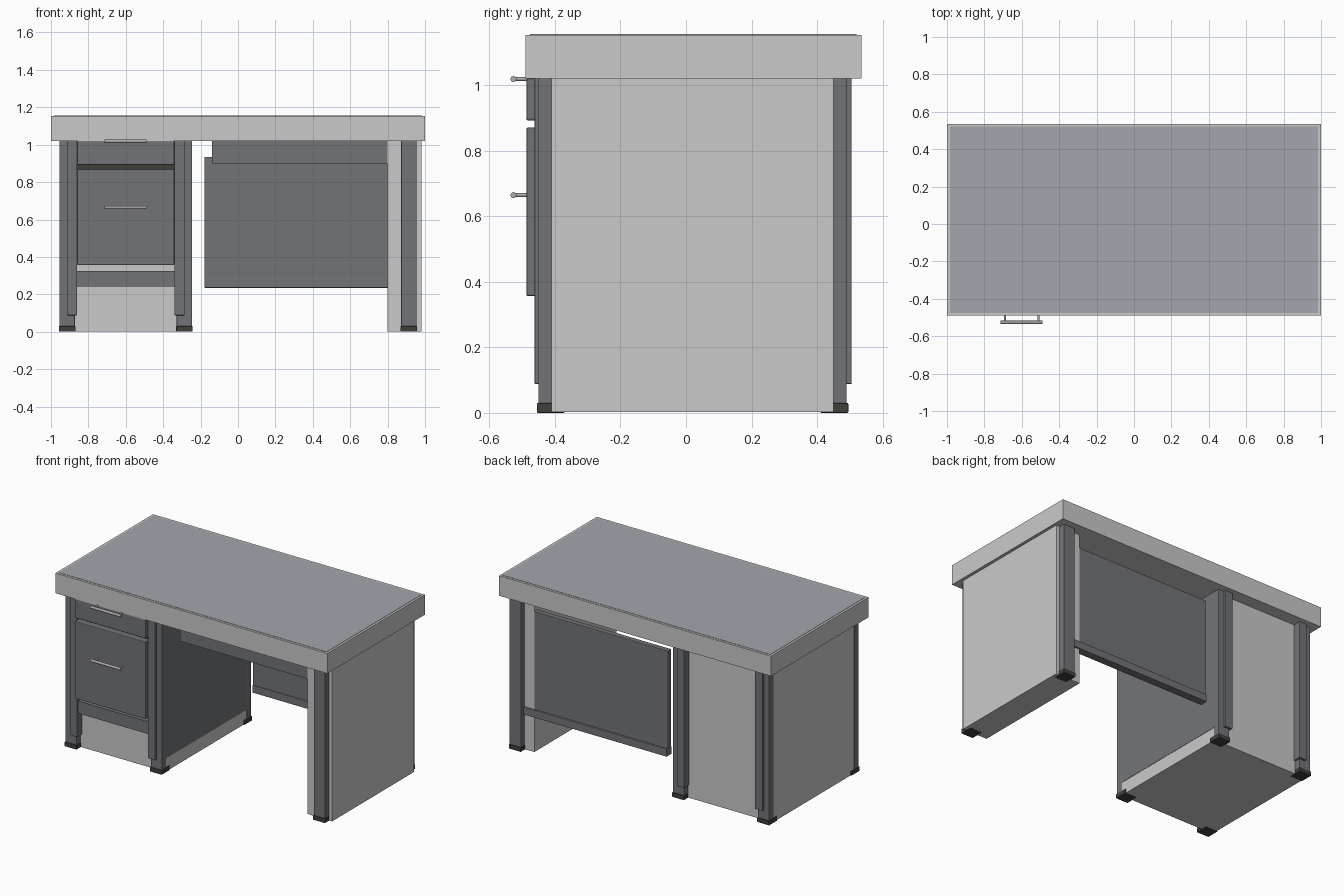
import bpy, math

if "Cube" in bpy.data.objects:
    bpy.data.objects.remove(bpy.data.objects["Cube"])


def mat(name, r, g, b):
    m = bpy.data.materials.new(name)
    m.diffuse_color = (r, g, b, 1)
    m.use_nodes = True
    m.node_tree.nodes["Principled BSDF"].inputs["Base Color"].default_value = m.diffuse_color
    return m


LIGHT = mat("light_grey", 0.59, 0.59, 0.59)
DARK = mat("dark_grey_metal", 0.17, 0.175, 0.19)
TOP = mat("blue_grey_top", 0.36, 0.38, 0.41)
BLACK = mat("black_rubber", 0.05, 0.05, 0.045)
STEEL = mat("steel", 0.40, 0.40, 0.41)


def box(name, x, y, z, m, bevel=0):
    """Box from (min, max) ranges on each axis."""
    bpy.ops.mesh.primitive_cube_add(size=1)
    o = bpy.context.object
    o.name = name
    for v in o.data.vertices:
        v.co = [r[0] if c < 0 else r[1] for c, r in zip(v.co, (x, y, z))]
    o.data.materials.append(m)
    if bevel:
        b = o.modifiers.new("bevel", 'BEVEL')
        b.width = bevel
        b.segments = 2
    return o


def rod(name, radius, length, loc, rot):
    bpy.ops.mesh.primitive_cylinder_add(vertices=16, radius=radius, depth=length,
                                        location=loc, rotation=rot)
    o = bpy.context.object
    o.name = name
    o.data.materials.append(STEEL)
    bpy.ops.object.shade_smooth_by_angle()


# Desktop with inlaid writing surface
box("desktop", (-1, 1), (-0.49, 0.535), (1.02, 1.153), LIGHT)
box("writing_surface", (-0.985, 0.985), (-0.475, 0.52), (1.15, 1.155), TOP)

# Pedestal body and right side slab
box("pedestal_body", (-0.952, -0.248), (-0.41, 0.45), (0.002, 1.02), LIGHT)
box("right_side_slab", (0.80, 0.98), (-0.41, 0.45), (0.002, 1.02), LIGHT)
box("pedestal_inner_panel", (-0.25, -0.246), (-0.41, 0.45), (0.09, 1.02), DARK)

# Legs and feet
for label, x0, x1 in (("outer", -0.955, -0.872), ("inner", -0.328, -0.245),
                      ("right", 0.872, 0.955)):
    for side, y, fy in (("front", (-0.45, -0.405), (-0.455, -0.37)),
                        ("back", (0.445, 0.49), (0.41, 0.495))):
        box(f"{side}_{label}_leg", (x0, x1), y, (0.02, 1.02), DARK, 0.003)
        box(f"{side}_{label}_foot", (x0 - 0.003, x1 + 0.003), fy, (0, 0.03), BLACK, 0.003)

# Raised strips on the pedestal legs
for label, x in (("outer", (-0.915, -0.86)), ("inner", (-0.34, -0.285))):
    box(f"front_{label}_strip", x, (-0.462, -0.41), (0.088, 1.02), DARK, 0.003)
    box(f"back_{label}_strip", x, (0.45, 0.505), (0.088, 1.02), DARK, 0.003)

# Drawer fronts and rails
DX = (-0.86, -0.34)
box("upper_drawer", DX, (-0.487, -0.42), (0.892, 1.02), DARK, 0.005)
box("lower_drawer", DX, (-0.487, -0.42), (0.356, 0.87), DARK, 0.005)
box("drawer_divider", DX, (-0.445, -0.405), (0.86, 0.90), BLACK)
box("lower_rail", DX, (-0.45, -0.405), (0.243, 0.325), DARK)

# Handles
for label, z in (("upper", 1.018), ("lower", 0.664)):
    rod(f"{label}_handle_bar", 0.009, 0.225, (-0.602, -0.526, z), (0, math.pi / 2, 0))
    for i, x in enumerate((-0.69, -0.51)):
        rod(f"{label}_handle_post_{i}", 0.006, 0.046, (x, -0.505, z), (math.pi / 2, 0, 0))

# Centre drawer under the desktop
box("centre_drawer", (-0.14, 0.80), (-0.41, 0.2), (0.90, 1.02), DARK)

# Modesty panel with bottom lip
box("modesty_panel", (-0.18, 0.81), (0.412, 0.448), (0.24, 0.935), DARK, 0.004)
box("modesty_panel_lip", (-0.18, 0.875), (0.406, 0.46), (0.235, 0.285), DARK, 0.004)
